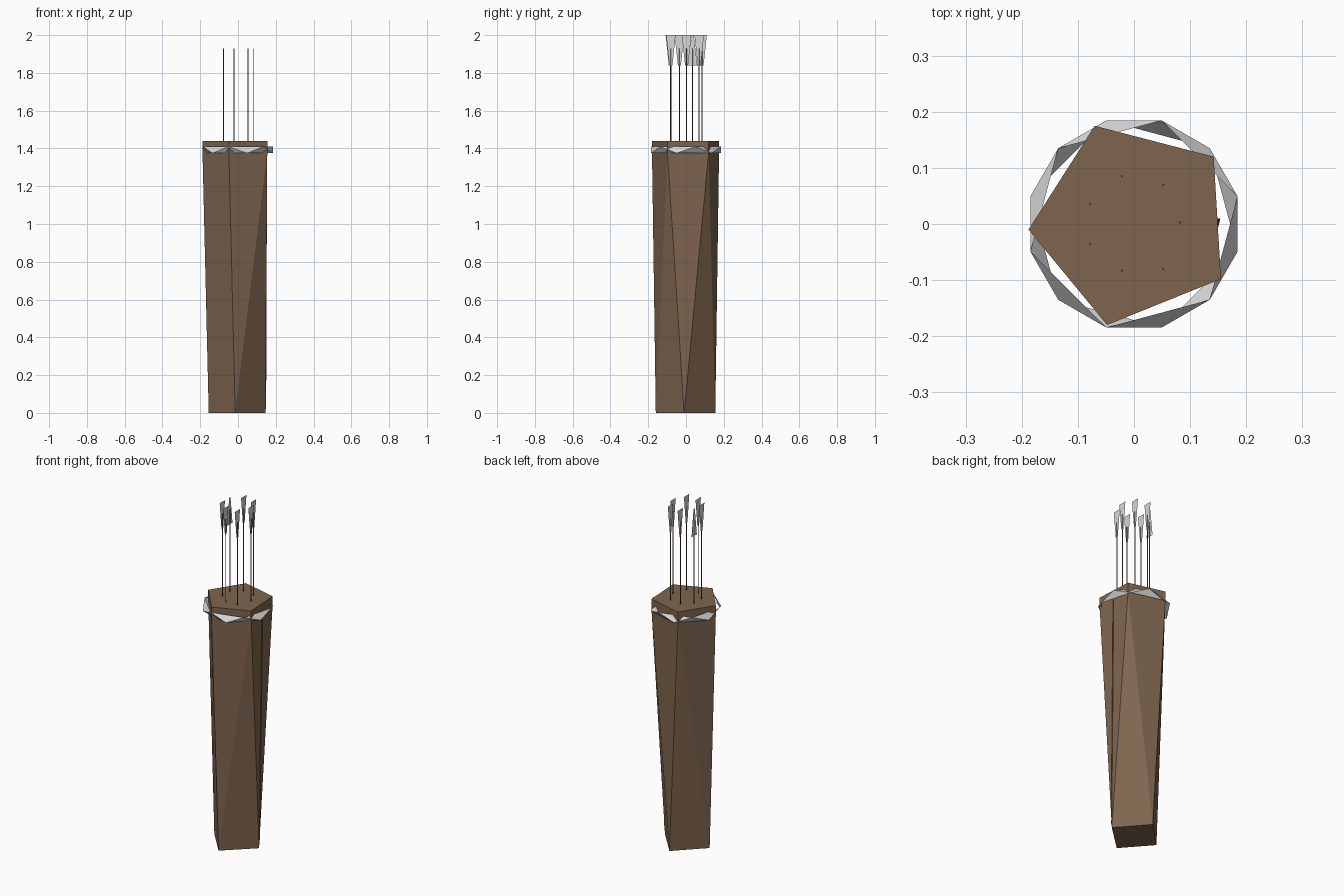
import bpy, math
from math import cos, sin, radians

cube = bpy.data.objects.get("Cube")
if cube:
    bpy.data.objects.remove(cube, do_unlink=True)


def material(name, rgb):
    m = bpy.data.materials.new(name)
    m.use_nodes = True
    m.diffuse_color = (*rgb, 1)
    node = m.node_tree.nodes["Principled BSDF"]
    node.inputs["Base Color"].default_value = (*rgb, 1)
    node.inputs["Roughness"].default_value = 0.9
    return m


leather = material("brown_leather", (0.21, 0.13, 0.078))
pale = material("pale_grey", (0.68, 0.68, 0.68))


def build(name, verts, faces, mat):
    mesh = bpy.data.meshes.new(name)
    mesh.from_pydata(verts, [], faces)
    mesh.materials.append(mat)
    obj = bpy.data.objects.new(name, mesh)
    bpy.context.collection.objects.link(obj)
    return obj


def at_height(points, z):
    return [(x, y, z) for x, y in points]


# Quiver body: square foot lofted to a five-sided mouth with a straight rim
foot = [(-0.155, 0), (-0.015, -0.16), (0.145, -0.01), (0, 0.155)]
mouth = [(-0.188, -0.01), (-0.048, -0.18), (0.155, -0.098), (0.142, 0.12), (-0.07, 0.175)]
verts = at_height(foot, 0) + at_height(mouth, 1.38) + at_height(mouth, 1.44)
faces = [(3, 2, 1, 0), (9, 10, 11, 12, 13)]
faces += [(4 + i, 4 + (i + 1) % 5, 9 + (i + 1) % 5, 9 + i) for i in range(5)]
faces += [(0, 1, 5), (0, 5, 4), (1, 6, 5), (1, 2, 6), (2, 7, 6),
          (2, 3, 7), (3, 8, 7), (3, 0, 8), (0, 4, 8)]
build("quiver_body", verts, faces, leather)

# Seam: a thin upright strip along the side
build("side_seam", [(0.135, -0.01, 0.02), (0.149, -0.01, 0.02),
                    (0.154, 0.01, 1.38), (0.135, 0.01, 1.38)], [(0, 1, 2, 3)], leather)

# Rim band: an open zigzag of triangles between two turned hexagons
SIDES, RADIUS = 6, 0.191


def hexagon(turn, z):
    return [(RADIUS * cos(radians(turn + 60 * i)), RADIUS * sin(radians(turn + 60 * i)), z)
            for i in range(SIDES)]


verts = hexagon(15, 1.41) + hexagon(45, 1.375)
faces = []
for i in range(SIDES):
    j = (i + 1) % SIDES
    faces += [(i, SIDES + i, j), (SIDES + i, SIDES + j, j)]
build("rim_band", verts, faces, pale)


# Arrows: thin three-sided shafts with flat fletching
def arrow(number, x, y, flipped):
    r, low, high = 0.003, 1.43, 1.93
    ring = [(x + r * cos(radians(a)), y + r * sin(radians(a))) for a in (0, 120, 240)]
    build(f"arrow_shaft_{number}", at_height(ring, low) + at_height(ring, high),
          [(2, 1, 0), (3, 4, 5)] + [(i, (i + 1) % 3, 3 + (i + 1) % 3, 3 + i) for i in range(3)],
          leather)
    bottom, top = (0.025, 0.006) if flipped else (0.008, 0.025)
    build(f"arrow_fletching_{number}",
          [(x, y - bottom, 1.84), (x, y + bottom, 1.84), (x, y + top, 2), (x, y - top, 2)],
          [(0, 1, 2, 3)], pale)


spots = [(-0.078, -0.035), (-0.078, 0.035), (-0.022, -0.083), (-0.022, 0.085),
         (0.052, 0.07), (0.052, -0.08), (0.083, 0.003)]
for n, (x, y) in enumerate(spots):
    arrow(n + 1, x, y, n == 1)
